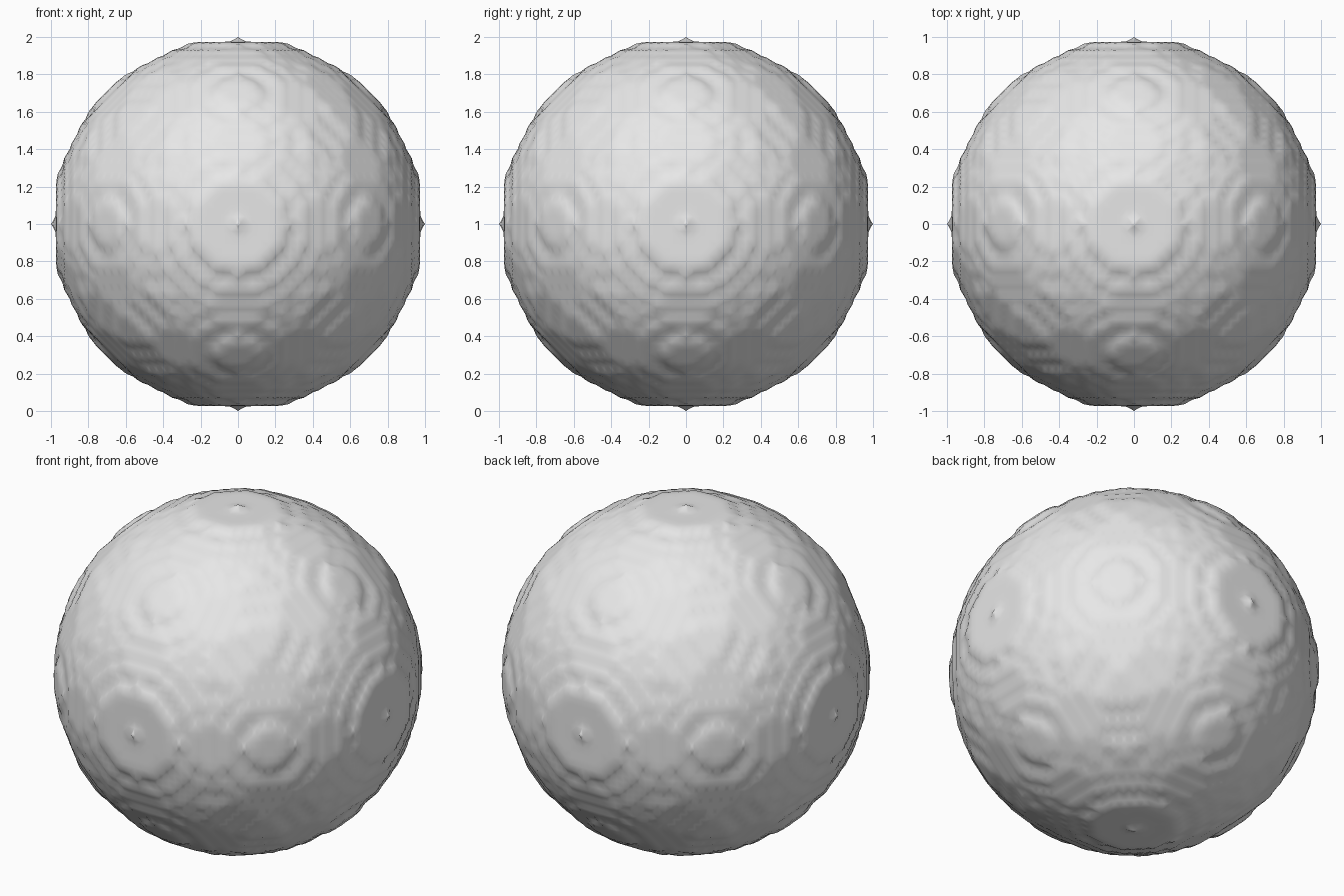
import bpy
import bmesh
from math import atan2
from itertools import product
from mathutils import Vector

cube = bpy.data.objects.get("Cube")
if cube:
    bpy.data.objects.remove(cube, do_unlink=True)

RADIUS = 25  # ball radius in grid cells


def solid(p):
    return p.dot(p) <= RADIUS * RADIUS + 0.001


def mean(points):
    return sum(points, Vector()) / len(points)


# Outer cell walls of a gridded ball: wall centres, and the walls at each corner
axes = [Vector(row) for row in ((1, 0, 0), (0, 1, 0), (0, 0, 1))]
walls, wall_corners, corner_walls = [], [], {}
span = range(-RADIUS, RADIUS + 1)
for cell in product(span, repeat=3):
    p = Vector(cell)
    if not solid(p):
        continue
    for i, sign in product(range(3), (-1, 1)):
        step = axes[i] * sign
        if solid(p + step):
            continue
        u, v = axes[(i + 1) % 3], axes[(i + 2) % 3]
        centre = p + step / 2
        corners = [tuple(centre + (u * a + v * b) / 2)
                   for a, b in product((-1, 1), repeat=2)]
        for c in corners:
            corner_walls.setdefault(c, []).append(len(walls))
        walls.append(centre)
        wall_corners.append(corners)

# Relax the steps: corners to their walls' mean, then walls to their corners' mean
relaxed = {c: mean([walls[w] for w in ids]) for c, ids in corner_walls.items()}
points = [mean([relaxed[c] for c in corners]) for corners in wall_corners]
scale = 1 / max(p.z for p in points)

# Skin: one face round every corner, ordered about the outward direction
bm = bmesh.new()
verts = [bm.verts.new(p * scale + axes[2]) for p in points]
for c, ids in corner_walls.items():
    out = Vector(c).normalized()
    side = out.orthogonal().normalized()
    up = out.cross(side)
    ids.sort(key=lambda w: atan2((walls[w] - Vector(c)).dot(up),
                                 (walls[w] - Vector(c)).dot(side)))
    bm.faces.new([verts[w] for w in ids])
bmesh.ops.triangulate(bm, faces=bm.faces[:])
for face in bm.faces:
    face.smooth = True

mesh = bpy.data.meshes.new("ball")
bm.to_mesh(mesh)
bm.free()
ball = bpy.data.objects.new("ball", mesh)
bpy.context.collection.objects.link(ball)

# Plain grey finish
grey = bpy.data.materials.new("light_grey")
grey.use_nodes = True
colour = (0.8, 0.8, 0.8, 1)
grey.diffuse_color = colour
grey.node_tree.nodes["Principled BSDF"].inputs["Base Color"].default_value = colour
mesh.materials.append(grey)
